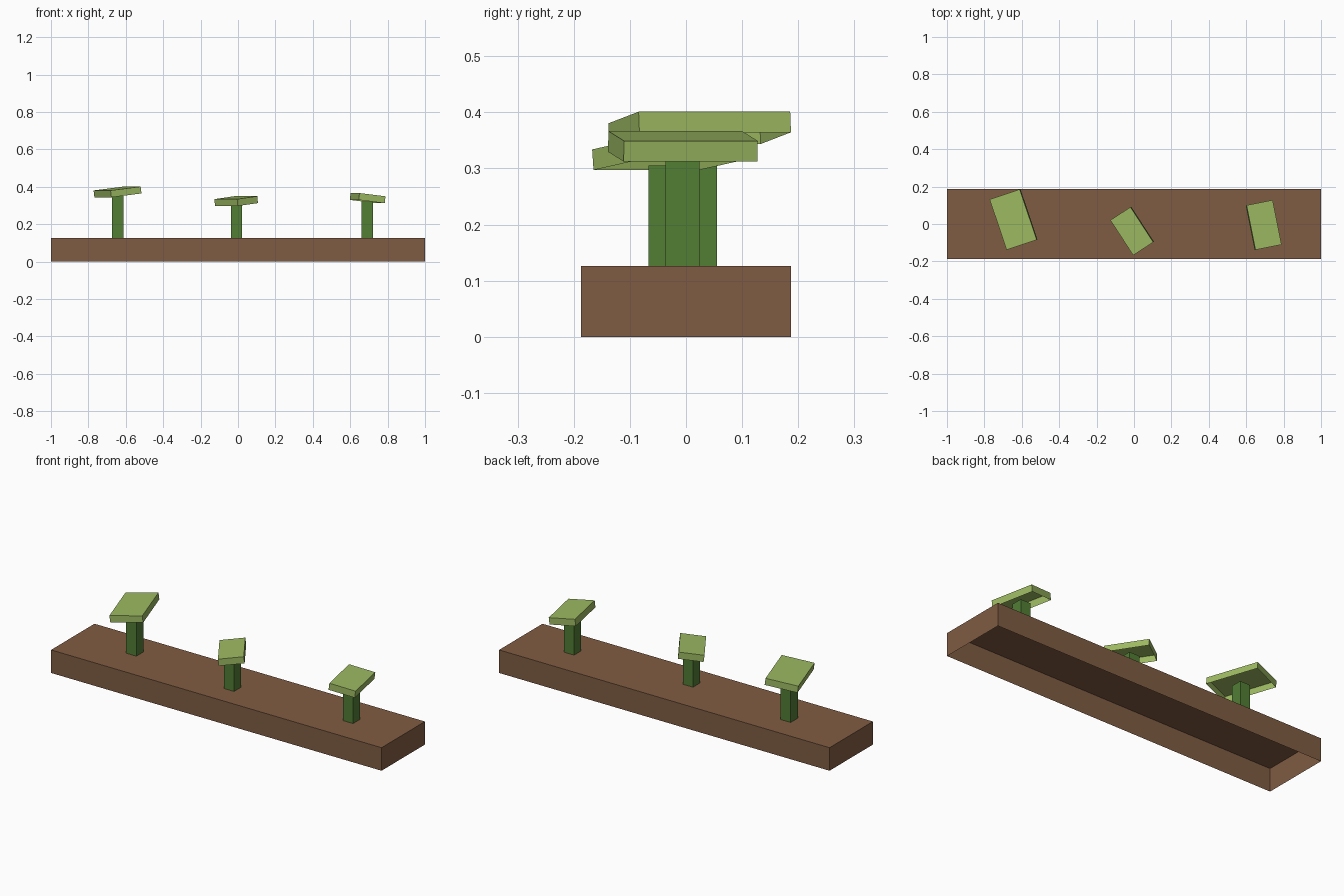
import bpy
import bmesh
from math import radians

cube = bpy.data.objects.get("Cube")
if cube:
    bpy.data.objects.remove(cube, do_unlink=True)


def make_material(name, rgb):
    mat = bpy.data.materials.new(name)
    mat.use_nodes = True
    mat.diffuse_color = (*rgb, 1)
    mat.node_tree.nodes["Principled BSDF"].inputs["Base Color"].default_value = (*rgb, 1)
    return mat


soil_brown = make_material("soil brown", (0.216, 0.107, 0.054))
stem_green = make_material("stem green", (0.084, 0.205, 0.036))
leaf_green = make_material("leaf green", (0.337, 0.491, 0.122))


def open_box(name, size, base, mat, tilt=0, turn=0):
    """Box shell without a bottom face, with its origin at the bottom centre."""
    bm = bmesh.new()
    bmesh.ops.create_cube(bm, size=1)
    bmesh.ops.translate(bm, verts=bm.verts, vec=(0, 0, 0.5))
    bmesh.ops.scale(bm, verts=bm.verts, vec=size)
    bm.normal_update()
    bottom = [f for f in bm.faces if f.normal.z < -0.5]
    bmesh.ops.delete(bm, geom=bottom, context='FACES_ONLY')
    mesh = bpy.data.meshes.new(name)
    bm.to_mesh(mesh)
    bm.free()
    mesh.materials.append(mat)
    obj = bpy.data.objects.new(name, mesh)
    obj.location = base
    obj.rotation_euler = (0, radians(tilt), radians(turn))
    bpy.context.collection.objects.link(obj)
    return obj


# Soil bed
BED_TOP = 0.126
open_box("soil_bed", (2, 0.375, BED_TOP), (0, 0, 0), soil_brown)

# Sprouts: position, stem top, leaf width and length, leaf tilt and turn
sprouts = {
    "right": (-0.642, 0.025, 0.354, 0.171, 0.285, -7, 18.6),
    "middle": (-0.008, -0.036, 0.305, 0.129, 0.224, -7, 33),
    "left": (0.691, -0.006, 0.321, 0.143, 0.243, 7, 11.3),
}
for side, (x, y, top, width, length, tilt, turn) in sprouts.items():
    open_box(side + "_stem", (0.061, 0.061, top - BED_TOP), (x, y, BED_TOP), stem_green)
    open_box(side + "_leaf", (width, length, 0.037), (x, y, top), leaf_green, tilt, turn)
